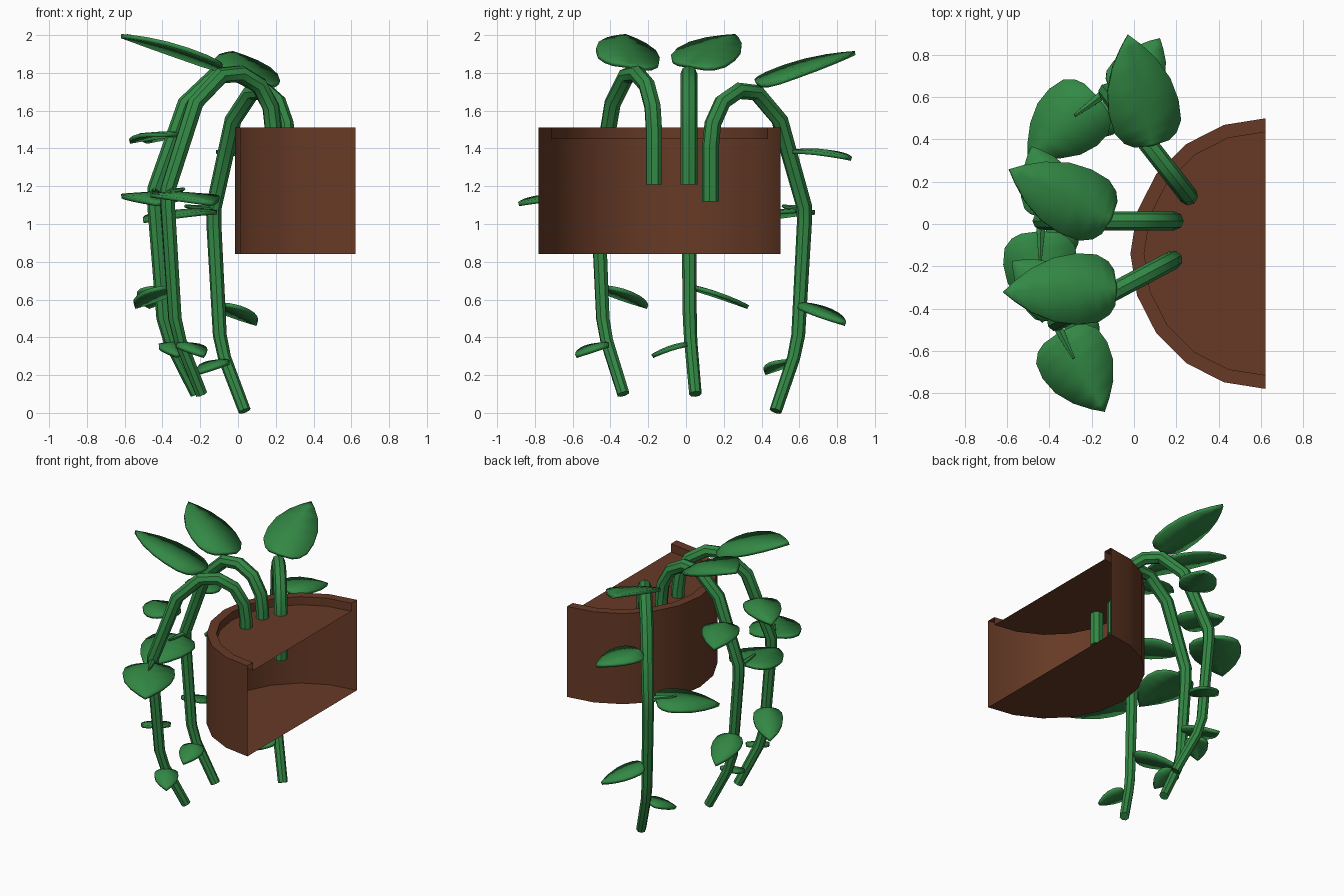
import bpy, bmesh, math
from mathutils import Matrix, Vector

if "Cube" in bpy.data.objects:
    bpy.data.objects.remove(bpy.data.objects["Cube"])


def material(name, rgb):
    m = bpy.data.materials.new(name)
    m.diffuse_color = (*rgb, 1)
    m.use_nodes = True
    m.node_tree.nodes["Principled BSDF"].inputs["Base Color"].default_value = m.diffuse_color
    return m


BROWN = material("clay_brown", (0.135, 0.042, 0.019))
GREEN = material("leaf_green", (0.033, 0.25, 0.06))


def add_object(name, bm, mat, matrix=Matrix(), angle=35, thickness=0):
    bmesh.ops.recalc_face_normals(bm, faces=bm.faces)
    me = bpy.data.meshes.new(name)
    bm.to_mesh(me)
    bm.free()
    me.materials.append(mat)
    ob = bpy.data.objects.new(name, me)
    bpy.context.collection.objects.link(ob)
    ob.matrix_world = matrix
    if thickness:
        s = ob.modifiers.new("thickness", 'SOLIDIFY')
        s.thickness = thickness
        s.offset = 0
    bpy.ops.object.select_all(action='DESELECT')
    ob.select_set(True)
    bpy.context.view_layer.objects.active = ob
    bpy.ops.object.shade_smooth_by_angle(angle=math.radians(angle))
    return ob


def tube(name, path, radii, matrix, sides=8):
    """Tapered tube along a path, with mitred bends."""
    bm = bmesh.new()
    pts = [Vector(p) for p in path]
    rings = []
    for i, p in enumerate(pts):
        t = (pts[min(i + 1, len(pts) - 1)] - pts[max(i - 1, 0)]).normalized()
        a = Vector((0, 1, 0)) if abs(t.y) < 0.8 else Vector((0, 0, 1))
        b = t.cross(a).normalized()
        a = b.cross(t)
        rings.append([bm.verts.new(p + radii[i] * (math.cos(k) * a + math.sin(k) * b))
                      for k in (2 * math.pi * j / sides for j in range(sides))])
    for r, s in zip(rings, rings[1:]):
        for j in range(sides):
            k = (j + 1) % sides
            bm.faces.new((r[j], r[k], s[k], s[j]))
    bm.faces.new(rings[0])
    bm.faces.new(rings[-1])
    return add_object(name, bm, GREEN, matrix)


# Leaf outline: (fraction of length, fraction of half width)
OUTLINE = [(0.02, 0.5), (0.07, 0.75), (0.17, 0.95), (0.35, 1), (0.55, 0.9),
           (0.75, 0.62), (0.9, 0.28)]


def leaf(name, node, heading, d0, d1, width, z0, z1, arch, roll, matrix):
    """Pointed oval leaf running from distance d0 to d1 away from its node."""
    bm = bmesh.new()
    h = math.radians(heading)
    along = Vector((math.cos(h), math.sin(h), 0))
    side = Vector((-along.y, along.x, 0))

    def vert(t, w):
        off = w * width / 2
        p = Vector((node[0], node[1], 0)) + along * (d0 + (d1 - d0) * t) + side * off
        p.z = z0 + (z1 - z0) * t + arch * 4 * t * (1 - t) + roll * off - 0.07 * abs(off)
        return bm.verts.new(p)

    rows = [[vert(t, w), vert(t, 0), vert(t, -w)] for t, w in OUTLINE]
    base, tip = vert(0, 0), vert(1, 0)
    for a, b in zip(rows, rows[1:]):
        for j in (0, 1):
            bm.faces.new((a[j], a[j + 1], b[j + 1], b[j]))
    for j in (0, 1):
        bm.faces.new((base, rows[0][j + 1], rows[0][j]))
        bm.faces.new((rows[-1][j], rows[-1][j + 1], tip))
    add_object(name, bm, GREEN, matrix, thickness=0.022)


# Half-round wall pot: profile swept through 180 degrees, open at the back
bm = bmesh.new()
profile = [(0, 0.84), (0.64, 0.84), (0.64, 1.51), (0.575, 1.51), (0.575, 1.45), (0, 1.45)]
STEPS = 10
cols = []
for i in range(STEPS + 1):
    a = math.pi / 2 + math.pi * i / STEPS
    cols.append([bm.verts.new((0.623 + r * math.cos(a), -0.14 + r * math.sin(a), z))
                 for r, z in profile])
for a, b in zip(cols, cols[1:]):
    for j in range(len(profile) - 1):
        bm.faces.new((a[j], a[j + 1], b[j + 1], b[j]))
bmesh.ops.remove_doubles(bm, verts=bm.verts, dist=1e-4)
bmesh.ops.dissolve_degenerate(bm, edges=bm.edges, dist=1e-5)
add_object("pot", bm, BROWN)

# One trailing plant, reused three times (origin at stem base, growing to -x)
STEM = [(0, 0, 1.21), (0, 0, 1.5), (-0.015, 0, 1.62), (-0.08, 0, 1.735),
        (-0.19, 0, 1.795), (-0.31, 0, 1.785), (-0.465, 0, 1.64), (-0.63, 0, 1.18),
        (-0.63, 0, 1.09), (-0.585, 0.005, 0.5), (-0.55, 0.01, 0.38), (-0.41, 0.035, 0.1)]
RADII = [0.045] * 7 + [0.042, 0.04, 0.037, 0.035, 0.033]
# node, heading, start, end, width, base z, tip z, arch, roll
LEAVES = {
    "top_leaf": ((-0.3, 0.01), 154, 0, 0.535, 0.335, 1.835, 1.995, 0.02, 0.15),
    "upper_leaf": ((-0.525, 0), 113, 0.05, 0.38, 0.25, 1.475, 1.435, 0.02, 0),
    "middle_leaf": ((-0.64, 0), 272, 0.05, 0.48, 0.35, 1.16, 1.105, 0.02, 0),
    "lower_leaf": ((-0.6, 0), 101, 0.03, 0.32, 0.2, 0.665, 0.56, 0.01, 0),
    "small_leaf": ((-0.54, 0.01), 277, 0.02, 0.205, 0.16, 0.365, 0.30, 0.012, 0),
}
PLANTS = {"front": ((0.185, -0.17, 0), 28),
          "centre": ((0.19, 0.015, 0), 0),
          "rear": ((0.26, 0.13, -0.09), -52)}
for side, (pos, turn) in PLANTS.items():
    mat = Matrix.Translation(pos) @ Matrix.Rotation(math.radians(turn), 4, 'Z')
    tube(side + "_stem", STEM, RADII, mat)
    tube(side + "_leaf_stalk", [(-0.63, 0, 1.16), (-0.634, -0.19, 1.185)],
         [0.028, 0.008], mat, 6)
    for name, spec in LEAVES.items():
        leaf(side + "_" + name, *spec, mat)
